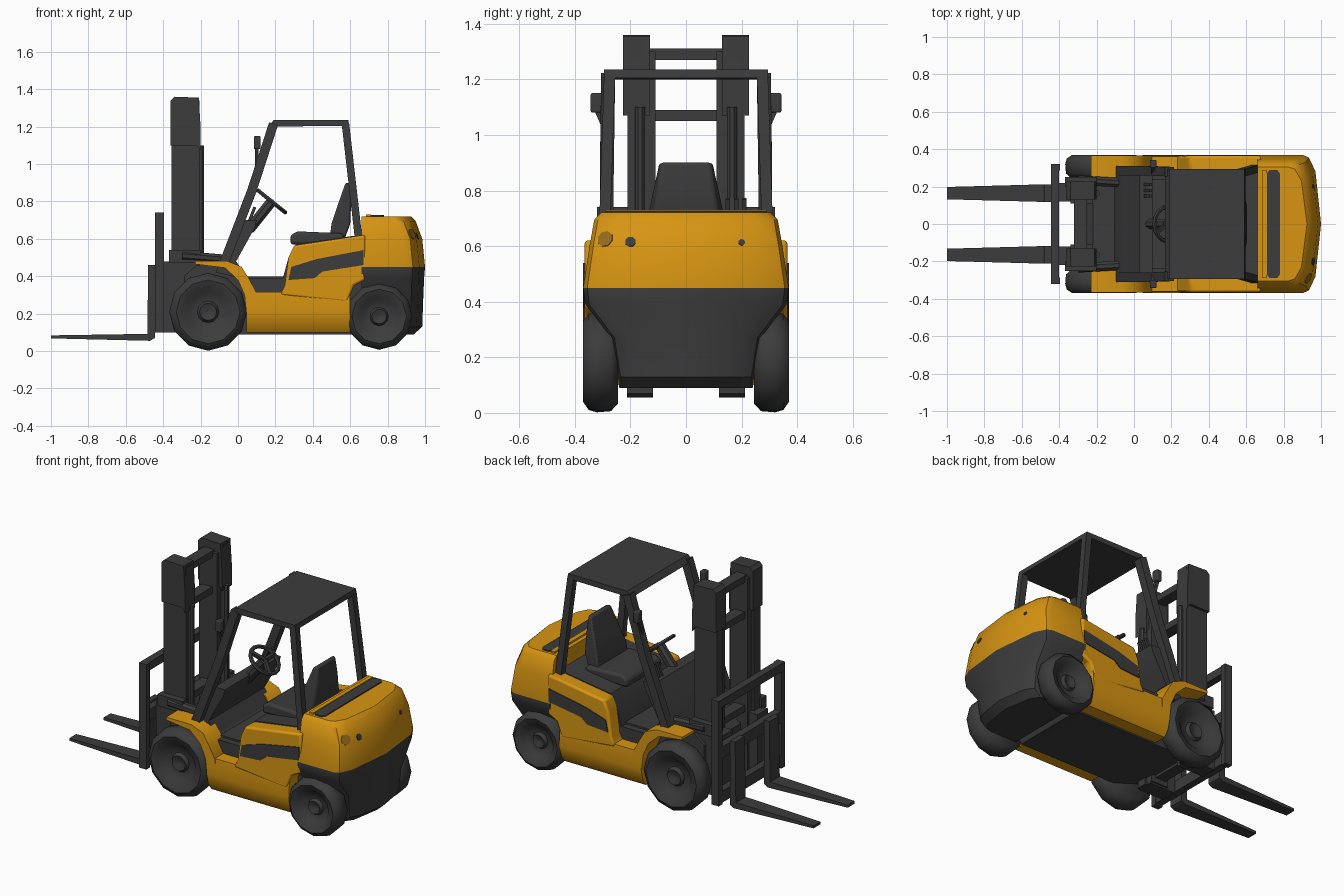
import bpy, bmesh, math
from mathutils import Vector, Matrix

cube = bpy.data.objects.get("Cube")
if cube:
    bpy.data.objects.remove(cube)


def material(name, rgb):
    m = bpy.data.materials.new(name)
    m.use_nodes = True
    m.diffuse_color = (*rgb, 1)
    m.node_tree.nodes["Principled BSDF"].inputs["Base Color"].default_value = (*rgb, 1)
    return m


YELLOW = material("amber_yellow", (0.68, 0.3, 0.006))
DARK = material("charcoal_grey", (0.045, 0.045, 0.045))
OCHRE = material("dull_ochre", (0.3, 0.15, 0.012))


def finish(name, bm, mat, mirror=False, bevel=0, angle=40):
    """Turn a bmesh into a shaded object, optionally mirrored across y."""
    bmesh.ops.recalc_face_normals(bm, faces=bm.faces)
    mesh = bpy.data.meshes.new(name)
    bm.to_mesh(mesh)
    bm.free()
    mesh.materials.append(mat)
    mesh.shade_smooth()
    mesh.set_sharp_from_angle(angle=math.radians(angle))
    ob = bpy.data.objects.new(name, mesh)
    bpy.context.collection.objects.link(ob)
    if bevel:
        mod = ob.modifiers.new("Bevel", "BEVEL")
        mod.width, mod.segments = bevel, 2
    if mirror:
        ob.modifiers.new("Mirror", "MIRROR").use_axis = (False, True, False)
    return ob


def loft(rings, closed=False):
    """Skin a list of equal point rings."""
    bm = bmesh.new()
    rows = [[bm.verts.new(p) for p in ring] for ring in rings]
    n = len(rows[0])
    pairs = list(zip(rows, rows[1:])) + ([(rows[-1], rows[0])] if closed else [])
    for a, b in pairs:
        for i in range(n):
            j = (i + 1) % n
            bm.faces.new((a[i], a[j], b[j], b[i]))
    if not closed:
        bm.faces.new(rows[0])
        bm.faces.new(rows[-1])
    return bm


def prism(name, pts, axis, lo, hi, mat=DARK, **kw):
    """Extrude a 2D outline along an axis."""
    place = {"x": lambda p, t: (t, *p), "y": lambda p, t: (p[0], t, p[1]),
             "z": lambda p, t: (*p, t)}[axis]
    return finish(name, loft([[place(p, t) for p in pts] for t in (lo, hi)]), mat, **kw)


def box(name, x, y, z, mat=DARK, **kw):
    return prism(name, [(x[0], y[0]), (x[1], y[0]), (x[1], y[1]), (x[0], y[1])],
                 "z", *z, mat, **kw)


def beam(name, path, r, sides=4, mat=DARK, **kw):
    """Straight or bent bar through the path points."""
    pts = [Vector(p) for p in path]
    d = (pts[-1] - pts[0]).normalized()
    u = d.cross((0, 1, 0) if abs(d.y) < 0.9 else (1, 0, 0)).normalized()
    v = d.cross(u)
    turn = [2 * math.pi * (i + 0.5) / sides for i in range(sides)]
    k = r / math.cos(math.pi / sides)
    rings = [[p + k * (math.cos(t) * u + math.sin(t) * v) for t in turn] for p in pts]
    return finish(name, loft(rings), mat, **kw)


def wheel(name, x, z, radius):
    """Tyre with dished rim and hub, revolved about y."""
    profile = [(0.03, 0.33), (0.22, 0.345), (0.28, 0.325), (0.48, 0.33), (0.6, 0.355),
               (0.82, 0.37), (0.96, 0.35), (1, 0.32), (0.98, 0.27), (0.85, 0.245), (0.03, 0.245)]
    n = 12
    rings = [[(x + radius * r * math.cos(2 * math.pi * i / n), y,
               z + radius * r * math.sin(2 * math.pi * i / n)) for i in range(n)]
             for r, y in profile]
    return finish(name, loft(rings), DARK, mirror=True, angle=50)


# Wheels and axles
wheel("front_wheel", -0.16, 0.21, 0.208)
wheel("rear_wheel", 0.755, 0.185, 0.178)
beam("front_axle", [(-0.16, -0.25, 0.21), (-0.16, 0.25, 0.21)], 0.06, 8)
beam("rear_axle", [(0.755, -0.25, 0.185), (0.755, 0.25, 0.185)], 0.05, 8)

# Chassis and cabin floor
prism("chassis", [(-0.29, 0.17), (-0.05, 0.09), (0.62, 0.09), (0.68, 0.2), (0.68, 0.4),
                  (0.05, 0.4), (-0.02, 0.46), (-0.22, 0.46), (-0.29, 0.4)], "y", -0.24, 0.24)
prism("cabin_deck", [(0.05, 0.28), (0.68, 0.28), (0.68, 0.625), (0.31, 0.572), (0.27, 0.5),
                     (0.24, 0.39), (0.06, 0.39)], "y", -0.28, 0.28)

# Yellow side bodywork
prism("front_fender", [(-0.23, 0.465), (-0.23, 0.482), (-0.06, 0.482), (0.02, 0.45),
                       (0.06, 0.385), (0.1, 0.31), (0.1, 0.2), (0.045, 0.2), (0.035, 0.3),
                       (0, 0.38), (-0.07, 0.445)], "y", 0.235, 0.365, YELLOW, mirror=True)
prism("sill", [(0.23, 0.1), (0.32, 0.1), (0.35, 0.14), (0.368, 0.21), (0.36, 0.315),
               (0.23, 0.315)], "x", 0.045, 0.6, YELLOW, mirror=True, angle=50)
prism("hood_side", [(0.225, 0.3), (0.25, 0.35), (0.27, 0.5), (0.3, 0.565), (0.68, 0.622),
                    (0.68, 0.38), (0.62, 0.35), (0.585, 0.26)], "y", 0.27, 0.365, YELLOW,
      mirror=True, bevel=0.012)
prism("side_stripe", [(0.27, 0.38), (0.285, 0.45), (0.42, 0.492), (0.67, 0.54), (0.67, 0.46),
                      (0.45, 0.425), (0.41, 0.39)], "y", 0.364, 0.37, mirror=True)

# Counterweight: stacked plan sections, painted by height
sections = [(0.09, 0.24, 0.94), (0.13, 0.245, 0.985), (0.27, 0.268, 0.99), (0.39, 0.362, 0.995),
            (0.45, 0.37, 1.0), (0.6, 0.347, 0.985), (0.695, 0.33, 0.95), (0.72, 0.305, 0.925)]
rings = []
for z, w, back in sections:
    half = [(0.66, w), (back - 0.1, w), (back - 0.065, 0.96 * w), (back - 0.03, 0.76 * w)]
    plan = half + [(back, 0)] + [(x, -y) for x, y in reversed(half)]
    rings.append([(x, y, z) for x, y in plan])
weight = finish("counterweight", loft(rings), YELLOW, angle=35)
weight.data.materials.append(DARK)
for f in weight.data.polygons:
    f.material_index = int(f.center.z < 0.45)

# Counterweight top grille and its raised lip
prism("top_grille", [(0.71, -0.27), (0.725, -0.29), (0.765, -0.29), (0.78, -0.27), (0.78, 0.27),
                     (0.765, 0.29), (0.725, 0.29), (0.71, 0.27)], "z", 0.719, 0.727)
box("top_lip", (0.685, 0.71), (-0.29, 0.29), (0.715, 0.73), YELLOW)

# Rear caps lying on the counterweight surface
bpy.context.view_layer.update()
for name, y, z, r, mat in [("filler_cap", -0.29, 0.625, 0.028, OCHRE),
                           ("rear_plug", -0.2, 0.615, 0.018, DARK),
                           ("rear_bolt", 0.2, 0.613, 0.011, DARK)]:
    hit, p, n, _ = weight.ray_cast((2, y, z), (-1, 0, 0))
    if hit:
        beam(name, [p - n * 0.004, p + n * 0.004], r, 8, mat)

# Overhead guard
prism("roof", [(0.165, 1.2), (0.19, 1.235), (0.59, 1.235), (0.595, 1.205)], "y", -0.295, 0.295)
beam("front_pillar", [(-0.075, 0.285, 0.47), (0.075, 0.285, 0.86), (0.19, 0.28, 1.215)],
     0.025, mirror=True)
beam("rear_pillar", [(0.645, 0.295, 0.6), (0.575, 0.275, 1.21)], 0.02, mirror=True)
box("work_lamp", (0.085, 0.12), (0.3, 0.343), (1.08, 1.15), mirror=True, bevel=0.006)
beam("lamp_arm", [(0.1, 0.28, 1.0), (0.1, 0.32, 1.09)], 0.01, mirror=True)

# Dashboard, steering and levers
prism("dashboard", [(-0.12, 0.42), (-0.09, 0.5), (-0.02, 0.62), (0.03, 0.7), (0.1, 0.7),
                    (0.09, 0.66), (0.04, 0.57), (-0.01, 0.48), (0.06, 0.38)], "y", -0.27, 0.27)
axis = Vector((0.63, 0, 0.78)).normalized()
centre = Vector((0.18, 0, 0.8))
beam("steering_column", [(0.06, 0, 0.65), centre], 0.028, 8)
tilt = axis.to_track_quat("Z", "Y").to_matrix().to_4x4()
tube = []
for i in range(16):
    a = 2 * math.pi * i / 16
    out = Vector((math.cos(a), math.sin(a), 0))
    tube.append([centre + tilt @ (out * (0.092 + 0.012 * math.cos(b))
                                  + Vector((0, 0, 0.012 * math.sin(b))))
                 for b in [math.pi * k / 3 for k in range(6)]])
finish("steering_wheel", loft(tube, closed=True), DARK)
for i in range(3):
    a = 2 * math.pi * i / 3
    rim = centre + tilt @ Vector((0.09 * math.cos(a), 0.09 * math.sin(a), 0))
    beam("steering_spoke", [centre, rim], 0.01)
for y in (0.15, 0.18, 0.21):
    beam("control_lever", [(0.05, y, 0.67), (0.09, y, 0.77)], 0.008)

# Operator seat
prism("seat_cushion", [(0.28, 0.57), (0.28, 0.62), (0.32, 0.64), (0.56, 0.63), (0.58, 0.57)],
      "y", -0.17, 0.17, bevel=0.015)
back = loft([[(x, y * w, z) for x, y in ((front, -1), (front, 1), (rear, 0.85), (rear, -0.85))]
             for z, front, rear, w in ((0.6, 0.49, 0.57, 0.15), (0.68, 0.5, 0.6, 0.145),
                                       (0.8, 0.54, 0.605, 0.12), (0.9, 0.575, 0.6, 0.1))])
finish("seat_back", back, DARK, bevel=0.01)

# Mast: nested rails, cross members, lift and tilt cylinders
box("outer_rail", (-0.355, -0.205), (0.15, 0.21), (0.1, 1.34), mirror=True)
box("inner_rail", (-0.34, -0.22), (0.11, 0.155), (0.11, 1.3), mirror=True)
prism("mast_head", [(-0.36, 1.1), (-0.36, 1.34), (-0.34, 1.36), (-0.21, 1.355), (-0.2, 1.2),
                    (-0.2, 1.07), (-0.22, 1.1)], "y", 0.13, 0.226, mirror=True)
for z in (0.16, 0.5, 1.07, 1.29):
    box("mast_crossbar", (-0.32, -0.25), (-0.15, 0.15), (z - 0.02, z + 0.02))
beam("lift_cylinder", [(-0.2, 0.165, 0.45), (-0.2, 0.165, 1.1)], 0.018, 8, mirror=True)
beam("tilt_cylinder", [(-0.3, 0.235, 0.51), (-0.06, 0.22, 0.49)], 0.025, 8, mirror=True)
box("mast_bracket", (-0.37, -0.2), (0.2, 0.25), (0.47, 0.54), mirror=True)
box("mast_foot", (-0.4, -0.22), (0.12, 0.22), (0.1, 0.48), mirror=True)

# Carriage and load backrest
box("backrest_post", (-0.445, -0.395), (0.285, 0.32), (0.1, 0.74), mirror=True)
for z0, z1 in ((0.69, 0.74), (0.38, 0.45), (0.11, 0.18)):
    box("carriage_bar", (-0.445, -0.4), (-0.3, 0.3), (z0, z1))

# Forks, narrowed toward the tips
fork = prism("fork", [(-1, 0.068), (-1, 0.084), (-0.485, 0.092), (-0.48, 0.46), (-0.445, 0.46),
                      (-0.445, 0.07), (-0.47, 0.055)], "y", 0.118, 0.212, mirror=True)
for v in fork.data.vertices:
    if v.co.x < -0.9:
        v.co.y = 0.165 + (v.co.y - 0.165) * 0.7
